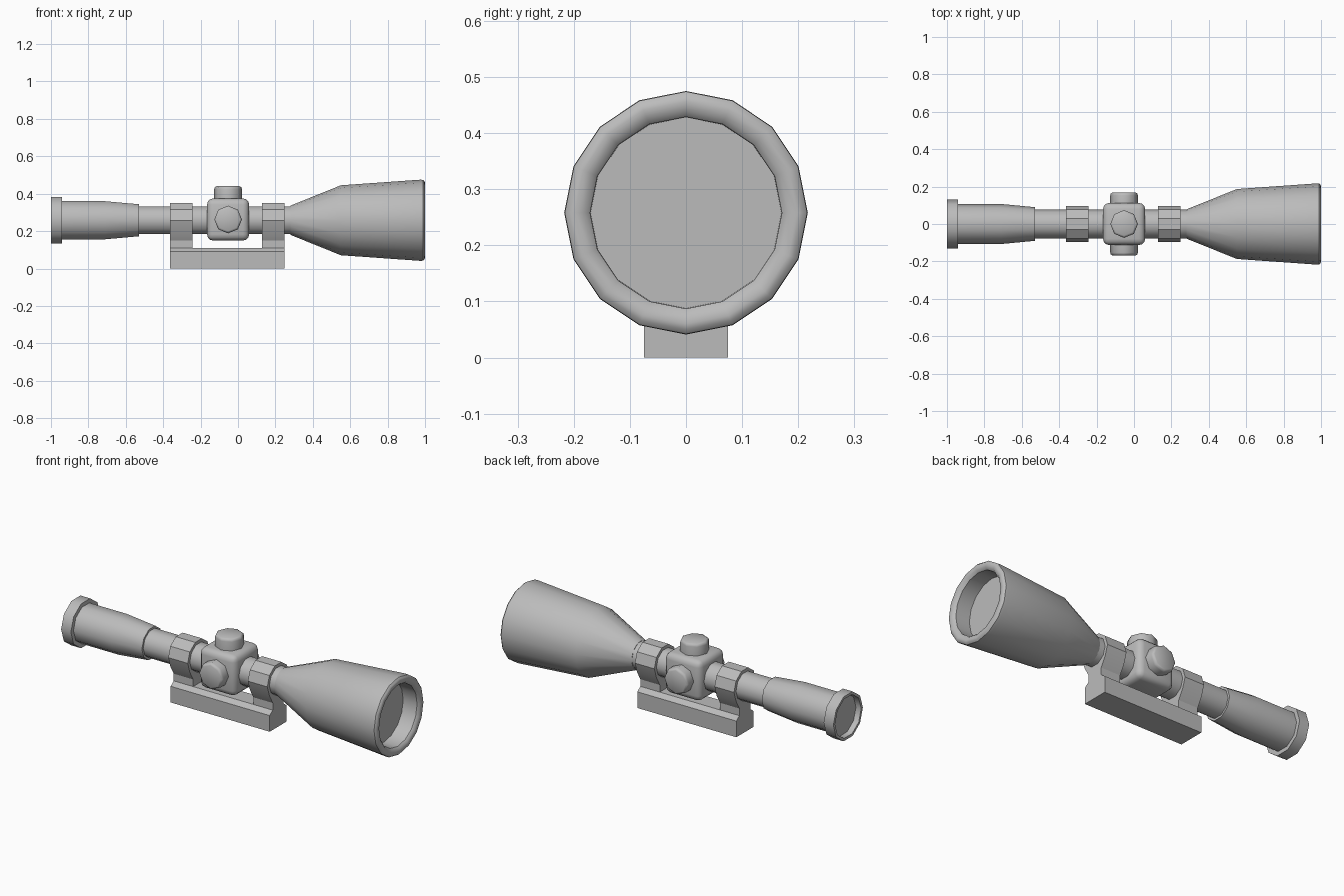
import bpy, bmesh, math
from mathutils import Matrix, Vector

if "Cube" in bpy.data.objects:
    bpy.data.objects.remove(bpy.data.objects["Cube"], do_unlink=True)

AXIS_Z = 0.258
TURRET_X = -0.053

grey = bpy.data.materials.new("matte_grey")
grey.use_nodes = True
grey.diffuse_color = (0.5, 0.5, 0.5, 1)
grey.node_tree.nodes["Principled BSDF"].inputs["Base Color"].default_value = (0.5, 0.5, 0.5, 1)


def finish(name, bm, angle=40):
    bmesh.ops.recalc_face_normals(bm, faces=bm.faces)
    mesh = bpy.data.meshes.new(name)
    bm.to_mesh(mesh)
    bm.free()
    mesh.materials.append(grey)
    obj = bpy.data.objects.new(name, mesh)
    bpy.context.collection.objects.link(obj)
    bpy.ops.object.select_all(action='DESELECT')
    obj.select_set(True)
    bpy.context.view_layer.objects.active = obj
    bpy.ops.object.shade_smooth_by_angle(angle=math.radians(angle))
    return obj


def lathe(name, profile, sides, origin, direction=(1, 0, 0), angle=40):
    """Spin (distance, radius) points about a direction, closing both ends."""
    d = Vector(direction)
    u = Vector((0, 0, 1)) if abs(d.y) > 0.5 else Vector((0, 1, 0))
    v = d.cross(u)
    bm = bmesh.new()
    rings = []
    for dist, r in profile:
        rings.append([bm.verts.new(Vector(origin) + d * dist
                      + (u * math.cos(a) + v * math.sin(a)) * r)
                      for a in (2 * math.pi * i / sides for i in range(sides))])
    for a, b in zip(rings, rings[1:]):
        for i in range(sides):
            j = (i + 1) % sides
            bm.faces.new((a[i], a[j], b[j], b[i]))
    bm.faces.new(rings[0])
    bm.faces.new(rings[-1])
    return finish(name, bm, angle)


def extrude_x(name, half, x0, x1):
    """Extrude a mirrored (y, z) half profile along x."""
    outline = half + [(-y, z) for y, z in reversed(half)]
    bm = bmesh.new()
    face = bm.faces.new([bm.verts.new((x0, y, z)) for y, z in outline])
    new = bmesh.ops.extrude_face_region(bm, geom=[face])["geom"]
    bmesh.ops.translate(bm, vec=(x1 - x0, 0, 0),
                        verts=[g for g in new if isinstance(g, bmesh.types.BMVert)])
    return finish(name, bm, 20)


centre = (0, 0, AXIS_Z)

# Main tube, eyepiece with recessed rear lens, and objective bell
lathe("main_tube", [(-0.56, 0.078), (0.3, 0.078)], 10, centre)
lathe("eyepiece_body", [(-0.95, 0.107), (-0.71, 0.107), (-0.53, 0.09)], 10, centre)
lathe("eyepiece_rim", [(-0.97, 0.112), (-1, 0.115), (-1, 0.13), (-0.94, 0.13),
                       (-0.94, 0.1)], 10, centre)
lathe("objective_bell", [(0.28, 0.078), (0.55, 0.187), (0.975, 0.217), (0.99, 0.216),
                         (0.998, 0.208), (1, 0.198), (0.997, 0.182), (0.985, 0.171),
                         (0.9, 0.17)], 16, centre)

# Turret housing
bm = bmesh.new()
bmesh.ops.create_cube(bm, size=0.225, matrix=Matrix.Translation((TURRET_X, 0, 0.262)))
bmesh.ops.bevel(bm, geom=bm.edges[:], offset=0.033, segments=3, profile=0.5,
                affect='EDGES')
finish("turret_housing", bm)

# Adjustment knobs
knob = [(0.09, 0.074), (0.153, 0.074), (0.163, 0.071), (0.168, 0.062)]
for name, direction in (("top_knob", (0, 0, 1)), ("front_knob", (0, -1, 0)),
                        ("back_knob", (0, 1, 0))):
    top = direction[2]
    lathe(name, knob, 8, (TURRET_X, 0, 0.262 + 0.01 * top), direction, 46)

# Mounting rail, and the two clamp rings with their necks
extrude_x("mount_rail", [(0.075, 0), (0.075, 0.09), (0.048, 0.11)], -0.363, 0.248)
clamp = [(0.048, 0.1), (0.048, 0.15)]
for k in range(-1, 3):
    a = math.radians(36 * k)
    clamp.append((0.096 * math.cos(a), AXIS_Z + 0.096 * math.sin(a)))
for name, x0 in (("rear_clamp", -0.363), ("front_clamp", 0.128)):
    extrude_x(name, clamp, x0, x0 + 0.12)
